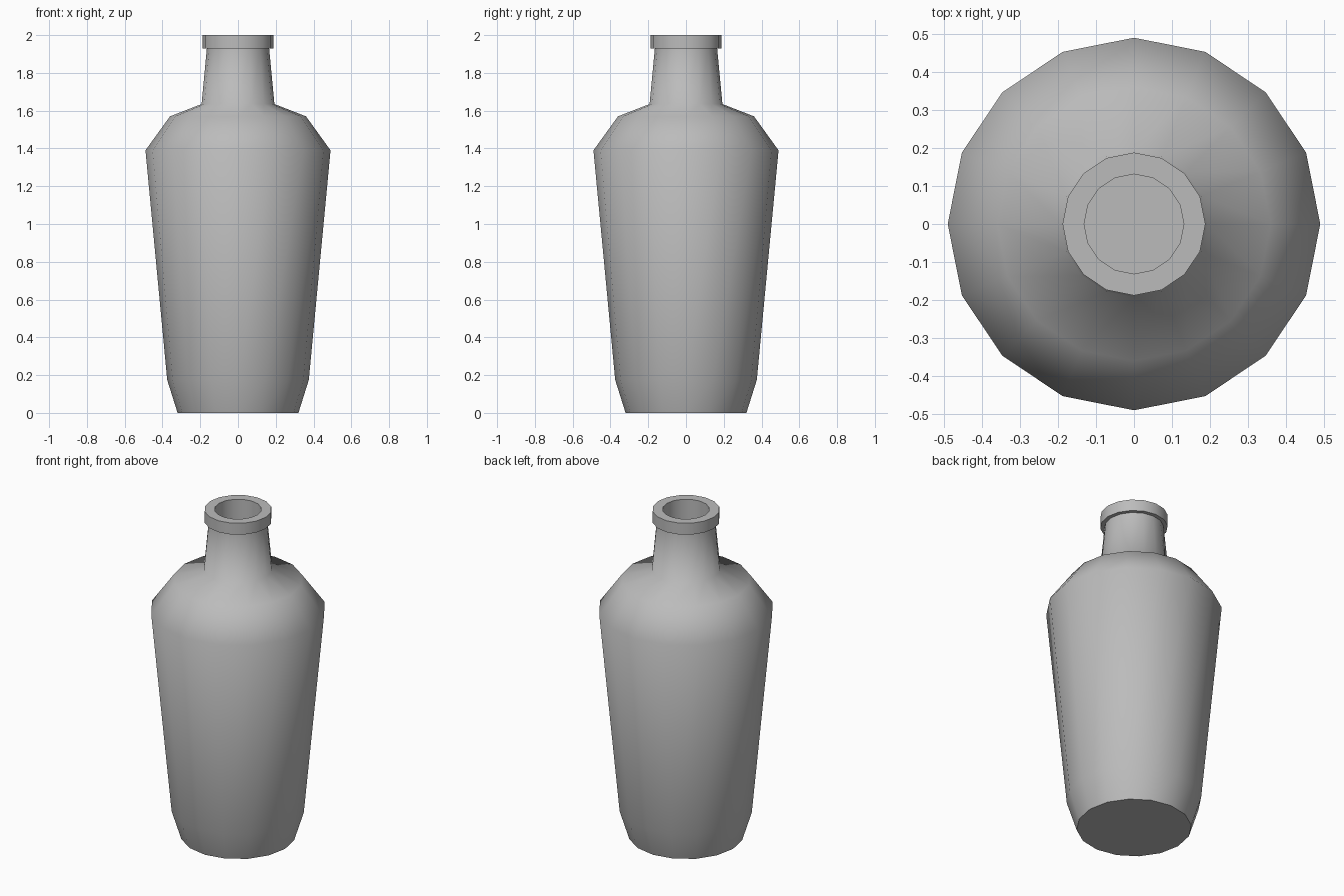
import bpy
import bmesh
from math import cos, sin, tau, radians

cube = bpy.data.objects.get("Cube")
if cube:
    bpy.data.objects.remove(cube, do_unlink=True)

SIDES = 16

# Profile (radius, height): base, body, shoulder, neck, lip, then inside the mouth
PROFILE = [
    (0.32, 0), (0.375, 0.175), (0.49, 1.39), (0.36, 1.57), (0.193, 1.635),
    (0.165, 1.93), (0.188, 1.93), (0.188, 2.0), (0.131, 2.0), (0.131, 1.64),
]


def make_material(name, color):
    mat = bpy.data.materials.new(name)
    mat.use_nodes = True
    mat.diffuse_color = color
    bsdf = next(n for n in mat.node_tree.nodes if n.type == "BSDF_PRINCIPLED")
    bsdf.inputs["Base Color"].default_value = color
    return mat


def lathe(name, profile, sides, mat):
    """Spin a profile around z, with flat caps on the first and last rings."""
    bm = bmesh.new()
    rings = [
        [bm.verts.new((r * cos(tau * i / sides), r * sin(tau * i / sides), z))
         for i in range(sides)]
        for r, z in profile
    ]
    for low, high in zip(rings, rings[1:]):
        for i in range(sides):
            j = (i + 1) % sides
            bm.faces.new((low[i], low[j], high[j], high[i]))
    bm.faces.new(rings[0][::-1])
    bm.faces.new(rings[-1])
    mesh = bpy.data.meshes.new(name)
    bm.to_mesh(mesh)
    bm.free()
    mesh.materials.append(mat)
    obj = bpy.data.objects.new(name, mesh)
    bpy.context.collection.objects.link(obj)
    return obj


# Bottle with a hollow mouth
grey = make_material("plain grey", (0.5, 0.5, 0.5, 1))
bottle = lathe("bottle", PROFILE, SIDES, grey)

# Smooth body and neck, crisp lip and base
bpy.ops.object.select_all(action="DESELECT")
bottle.select_set(True)
bpy.context.view_layer.objects.active = bottle
bpy.ops.object.shade_smooth_by_angle(angle=radians(70))
